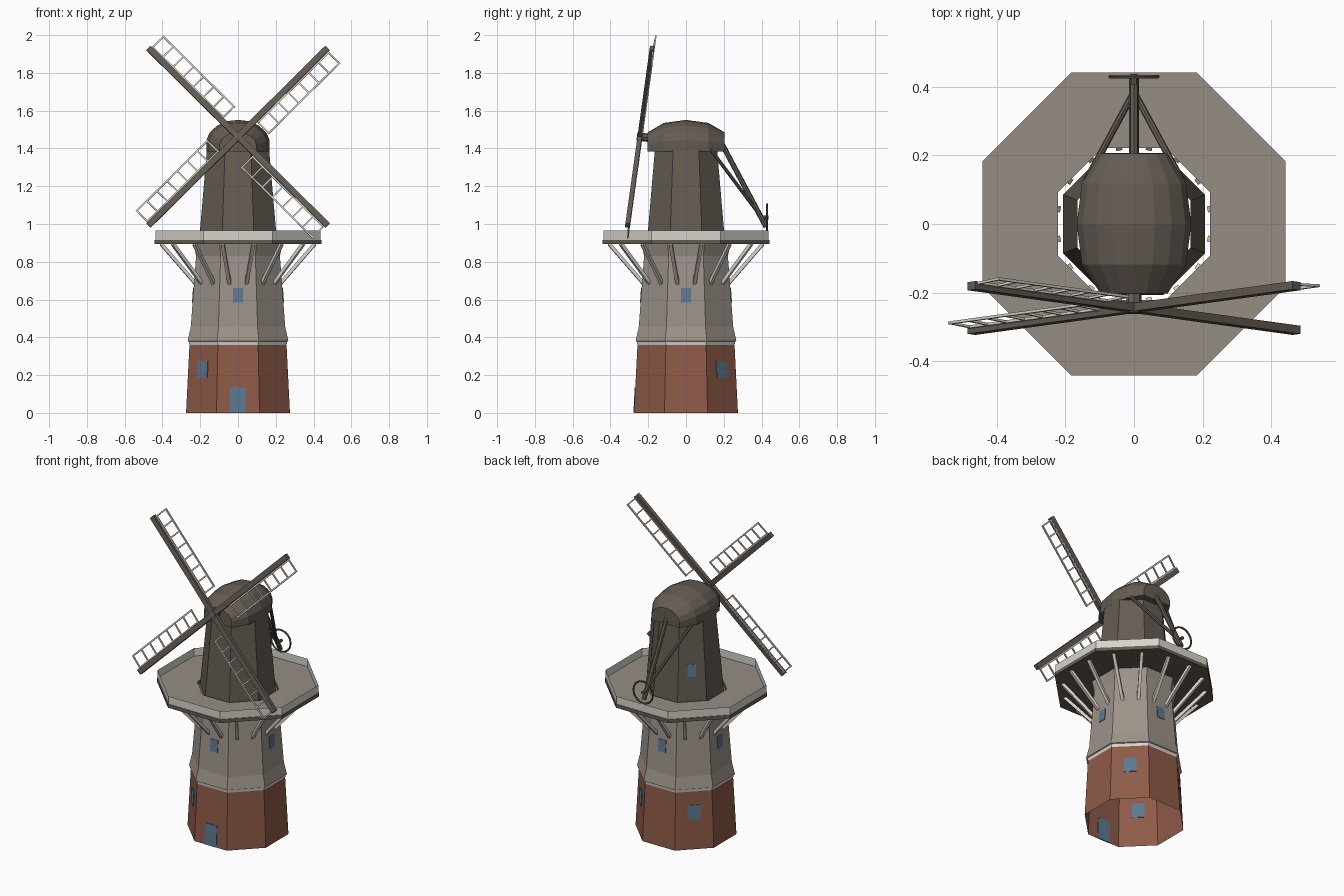
import bpy, bmesh, math
from mathutils import Vector, Matrix

cube = bpy.data.objects.get("Cube")
if cube:
    bpy.data.objects.remove(cube, do_unlink=True)


def material(name, *rgb):
    lin = [(c / 255 / 12.92) if c < 10 else ((c / 255 + 0.055) / 1.055) ** 2.4 for c in rgb] + [1]
    m = bpy.data.materials.new(name)
    m.use_nodes = True
    m.diffuse_color = lin
    m.node_tree.nodes["Principled BSDF"].inputs["Base Color"].default_value = lin
    return m


BRICK = material("brick red", 142, 90, 72)
STONE = material("warm grey boards", 157, 147, 137)
DECK = material("deck grey", 150, 141, 132)
DARK = material("dark thatch", 101, 92, 83)
TRIM = material("off white trim", 215, 212, 203)
GLASS = material("blue glass", 92, 120, 145)


def finish(name, bm, *mats, normals=True):
    if normals:
        bmesh.ops.recalc_face_normals(bm, faces=bm.faces)
    me = bpy.data.meshes.new(name)
    bm.to_mesh(me)
    bm.free()
    for m in mats:
        me.materials.append(m)
    ob = bpy.data.objects.new(name, me)
    bpy.context.collection.objects.link(ob)
    return ob


def octagon_shell(name, profile, *mats, closed=False):
    """Eight-sided wall through (apothem, height) points."""
    bm = bmesh.new()
    rings = []
    for a, z in profile:
        r = a / math.cos(math.pi / 8)
        angles = [math.pi / 8 + k * math.pi / 4 for k in range(8)]
        rings.append([bm.verts.new((r * math.cos(t), r * math.sin(t), z)) for t in angles])
    pairs = list(zip(rings, rings[1:]))
    if closed:
        pairs.append((rings[-1], rings[0]))
    for lo, hi in pairs:
        for k in range(8):
            j = (k + 1) % 8
            bm.faces.new((lo[k], lo[j], hi[j], hi[k]))
    return finish(name, bm, *mats, normals=closed)


def add_bar(bm, p, q, w, d, side=(1, 0, 0)):
    """Box beam from p to q; w is measured along side, d across it."""
    p, q = Vector(p), Vector(q)
    axis = (q - p).normalized()
    s = Vector(side)
    s = (s - axis * s.dot(axis)).normalized()
    n = axis.cross(s)
    rot = Matrix((s, n, axis)).transposed().to_4x4()
    size = Matrix.Diagonal((w, d, (q - p).length, 1))
    bmesh.ops.create_cube(bm, size=1, matrix=Matrix.Translation((p + q) / 2) @ rot @ size)


def add_rod(bm, p, q, r, sides=8):
    p, q = Vector(p), Vector(q)
    rot = (q - p).to_track_quat('Z', 'Y').to_matrix().to_4x4()
    bmesh.ops.create_cone(bm, cap_ends=True, segments=sides, radius1=r, radius2=r,
                          depth=(q - p).length, matrix=Matrix.Translation((p + q) / 2) @ rot)


# Tower walls
brick = [(0.275, 0), (0.257, 0.36)]
boards = [(0.267, 0.38), (0.25, 0.455), (0.222, 0.83), (0.235, 0.896)]
upper = [(0.207, 0.9), (0.165, 1.39)]
octagon_shell("brick_base", brick, BRICK)
octagon_shell("trim_band", [(0.257, 0.358), (0.26, 0.378), (0.267, 0.38)], TRIM)
octagon_shell("middle_tower", boards, STONE)
octagon_shell("upper_tower", upper, DARK)

# Gallery deck with a dark edge and underside, and its parapet
deck = octagon_shell("gallery_deck", [(0.222, 0.893), (0.442, 0.893), (0.442, 0.915), (0.222, 0.915)],
                     DARK, DECK, closed=True)
for f in deck.data.polygons:
    f.material_index = 1 if f.normal.z > 0.9 else 0
octagon_shell("gallery_parapet", [(0.438, 0.915), (0.438, 0.965)], TRIM)

# Gallery struts
bm = bmesh.new()
for k in range(16):
    t = (k + 0.5) * math.pi / 8
    c, s = math.cos(t), math.sin(t)
    add_bar(bm, (0.225 * c, 0.225 * s, 0.68), (0.415 * c, 0.415 * s, 0.895), 0.018, 0.018, (-s, c, 0))
finish("gallery_struts", bm, TRIM)


# Windows and door, as thin plates lying on the sloping walls
def plate(name, wall, degrees, z0, z1, width):
    t = math.radians(degrees)
    (a0, h0), (a1, h1) = wall

    def point(z):
        a = a0 + (a1 - a0) * (z - h0) / (h1 - h0)
        return (a * math.cos(t), a * math.sin(t), z)
    bm = bmesh.new()
    add_bar(bm, point(z0), point(z1), width, 0.007, (-math.sin(t), math.cos(t), 0))
    finish(name, bm, GLASS)


plate("door", brick, -90, 0.001, 0.135, 0.085)
for i, deg in enumerate((45, 135, 225)):
    plate(f"base_window_{i + 1}", brick, deg, 0.185, 0.275, 0.075)
for i in range(4):
    plate(f"middle_window_{i + 1}", boards[1:3], 90 * i, 0.585, 0.66, 0.053)
plate("upper_window", upper, 135, 1.06, 1.135, 0.05)

# Cap: arch sections swelling towards the middle
half = [(1, 0), (1, 0.36), (0.9, 0.6), (0.66, 0.82), (0.36, 0.96)]
arch = half + [(0, 1)] + [(-x, z) for x, z in reversed(half)]
bm = bmesh.new()
sections = []
for y, w, h in ((-0.203, 0.098, 0.1), (-0.118, 0.152, 0.15), (0, 0.167, 0.166),
                (0.118, 0.152, 0.15), (0.205, 0.098, 0.1)):
    sections.append([bm.verts.new((x * w, y, 1.385 + z * h)) for x, z in arch])
for a, b in zip(sections, sections[1:]):
    for i in range(len(arch)):
        j = (i + 1) % len(arch)
        bm.faces.new((a[i], a[j], b[j], b[i]))
bm.faces.new(sections[0])
bm.faces.new(sections[-1])
finish("cap", bm, DARK)

# Sails: four arms in a plane leaning back, each with a lattice on one side
tilt = math.radians(7.9)
right = Vector((1, 0, 0))
up = Vector((0, math.sin(tilt), math.cos(tilt)))
back = Vector((0, math.cos(tilt), -math.sin(tilt)))
hub = Vector((0, -0.245, 1.462))

bm = bmesh.new()
add_rod(bm, hub - back * 0.015, (0, -0.15, 1.45), 0.022)
finish("windshaft", bm, DARK)

arms, lattice = bmesh.new(), bmesh.new()
for k in range(4):
    t = math.pi / 4 + k * math.pi / 2
    d = right * math.cos(t) + up * math.sin(t)
    e = right * math.sin(t) - up * math.cos(t)
    add_bar(arms, hub, hub + d * 0.67, 0.032, 0.024, e)

    def at(r, s):
        return hub + d * r + e * s + back * (0.006 + 0.05 * s)
    for s in (0.02, 0.1):
        add_bar(lattice, at(0.125, s), at(0.662, s), 0.009, 0.008, e)
    for i in range(8):
        r = 0.13 + i * 0.528 / 7
        add_bar(lattice, at(r, 0), at(r, 0.1), 0.008, 0.007, d)
finish("sail_arms", arms, DARK)
finish("sail_lattice", lattice, TRIM)

# Tail pole, braces and winding wheel
bm = bmesh.new()
add_rod(bm, (0, 0.19, 1.425), (0, 0.424, 0.985), 0.014)
for sx in (-1, 1):
    add_rod(bm, (sx * 0.138, 0.13, 1.395), (0, 0.385, 1.055), 0.01)
add_rod(bm, (0, 0.395, 1.035), (0, 0.437, 1.035), 0.01)
finish("tail_pole", bm, DARK)

bpy.ops.mesh.primitive_torus_add(major_segments=16, minor_segments=6, major_radius=0.069,
                                 minor_radius=0.006, location=(0, 0.43, 1.035),
                                 rotation=(math.pi / 2, 0, 0))
wheel = bpy.context.object
wheel.name = "winding_wheel"
wheel.data.materials.append(DARK)
